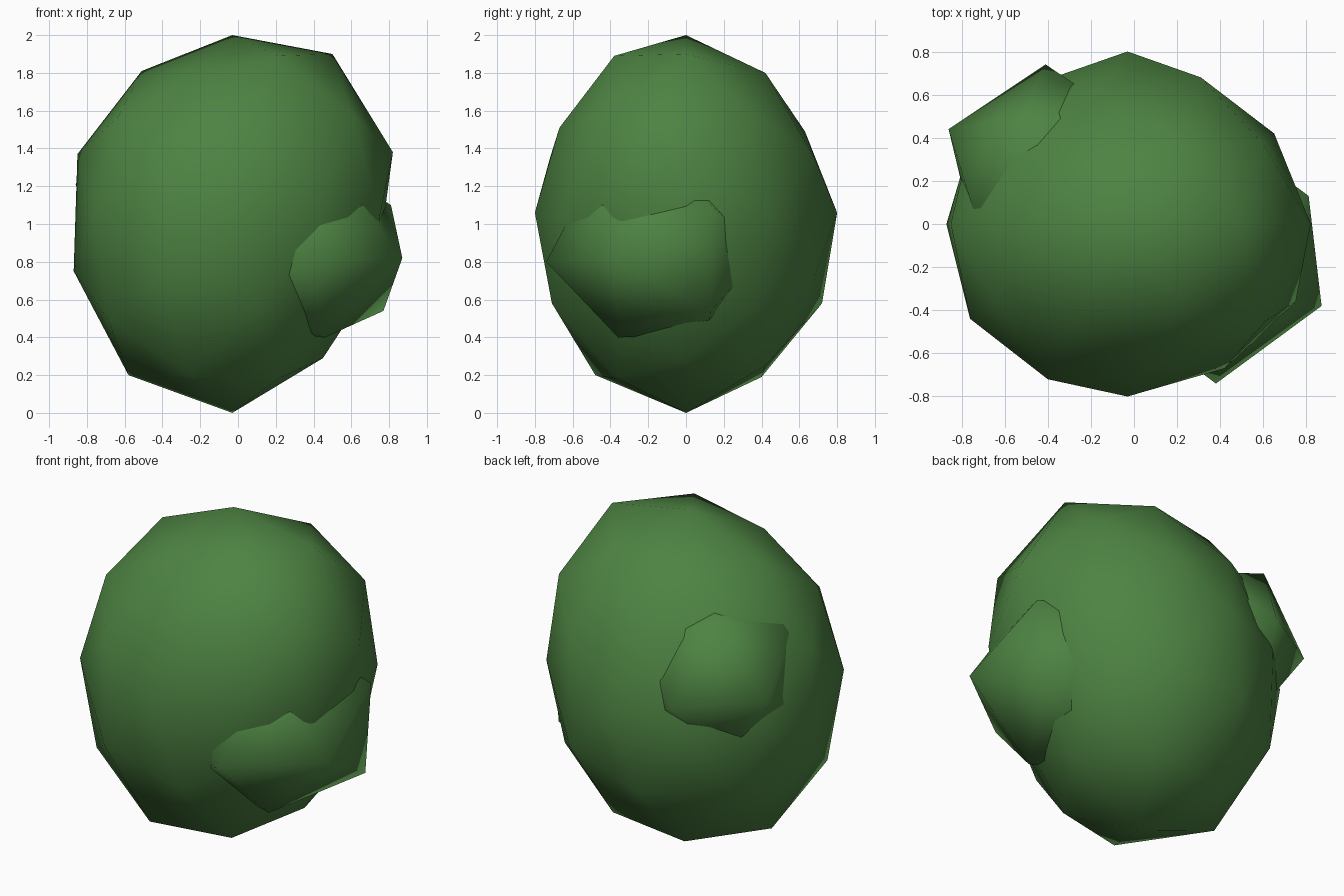
import bpy, bmesh
from mathutils import Matrix, Vector

cube = bpy.data.objects.get("Cube")
if cube:
    bpy.data.objects.remove(cube, do_unlink=True)

# Leaf colour
green = bpy.data.materials.new("leaf_green")
green.use_nodes = True
colour = (0.075, 0.228, 0.055, 1)
green.diffuse_color = colour
green.node_tree.nodes["Principled BSDF"].inputs["Base Color"].default_value = colour


def blob(name, subdivisions, matrix, pulls):
    """Smooth low-poly ball; each pull moves the nearest vertex to a point."""
    bm = bmesh.new()
    bmesh.ops.create_icosphere(bm, subdivisions=subdivisions, radius=1, matrix=matrix)
    free = list(bm.verts)
    for point in map(Vector, pulls):
        vert = min(free, key=lambda v: (v.co - point).length)
        vert.co = point
        free.remove(vert)
    bmesh.ops.recalc_face_normals(bm, faces=bm.faces)
    for face in bm.faces:
        face.smooth = True
    mesh = bpy.data.meshes.new(name)
    bm.to_mesh(mesh)
    bm.free()
    mesh.materials.append(green)
    obj = bpy.data.objects.new(name, mesh)
    bpy.context.collection.objects.link(obj)


def aimed(centre, radius, tip, neighbour):
    """Matrix that points one corner at tip and the next corner toward neighbour."""
    centre = Vector(centre)
    z = (Vector(tip) - centre).normalized()
    y = z.cross(Vector(neighbour) - centre).normalized()
    turn = Matrix((y.cross(z), y, z)).transposed().to_4x4()
    return Matrix.Translation(centre) @ turn @ Matrix.Scale(radius, 4)


# Main crown: squashed ball lying on its side, with uneven corners
crown_matrix = (Matrix.Translation((-0.03, 0, 1.02))
                @ Matrix.Diagonal((0.87, 0.8, 1, 1))
                @ Matrix.Rotation(1.5708, 4, "X"))
rim = [(-0.03, 2), (0.5, 1.9), (0.82, 1.38), (0.73, 0.72), (0.45, 0.29),
       (-0.03, 0), (-0.58, 0.2), (-0.87, 0.75), (-0.85, 1.37), (-0.51, 1.81)]
pulls = [(x, 0, z) for x, z in rim]
pulls += [(-0.03, side * 0.8, 1.06) for side in (-1, 1)]
# Top and bottom shoulders
pulls += [(0.21, -0.38, 1.89), (-0.25, -0.4, 1.79),
          (0.2, 0.42, 1.8), (-0.25, 0.35, 1.78),
          (0.21, -0.36, 0.18), (-0.26, -0.48, 0.2),
          (0.2, 0.42, 0.25), (-0.27, 0.4, 0.19)]
# Front and back
pulls += [(0.11, -0.67, 1.51), (0.11, -0.71, 0.58),
          (-0.17, 0.63, 1.49), (-0.17, 0.72, 0.58)]
for z in (0.72, 1.35):
    pulls += [(0.31, 0.68, z), (-0.4, -0.72, z)]
# Four flanks
pulls += [(0.65, 0.42, 1.06), (0.56, 0.37, 0.56), (0.6, 0.37, 1.58),
          (-0.76, -0.44, 1.05), (-0.69, -0.38, 0.5), (-0.64, -0.36, 1.56),
          (0.75, -0.36, 1.04), (0.61, -0.45, 1.57), (0.42, -0.67, 1.03),
          (-0.63, 0.42, 0.56)]
# Hollows where the clumps sit
pulls += [(0.47, -0.36, 0.52), (-0.46, 0.65, 1.02),
          (-0.77, 0.34, 1.02), (-0.58, 0.37, 1.52)]
blob("crown", 2, crown_matrix, pulls)

# Smaller clumps half sunk into the crown
tip, neighbour = (0.87, -0.38, 0.82), (0.38, -0.74, 0.8)
blob("front_left_clump", 1, aimed((0.37, -0.16, 0.85), 0.55, tip, neighbour),
     [tip, neighbour, (0.81, 0.13, 1.1), (0.77, 0.13, 0.54),
      (0.46, -0.36, 0.4), (0.52, -0.48, 1.29), (0.42, 0.42, 0.85)])

tip, neighbour = (-0.86, 0.44, 1.21), (-0.41, 0.74, 1.17)
blob("back_right_clump", 1, aimed((-0.4, 0.24, 1.21), 0.49, tip, neighbour),
     [tip, neighbour])
